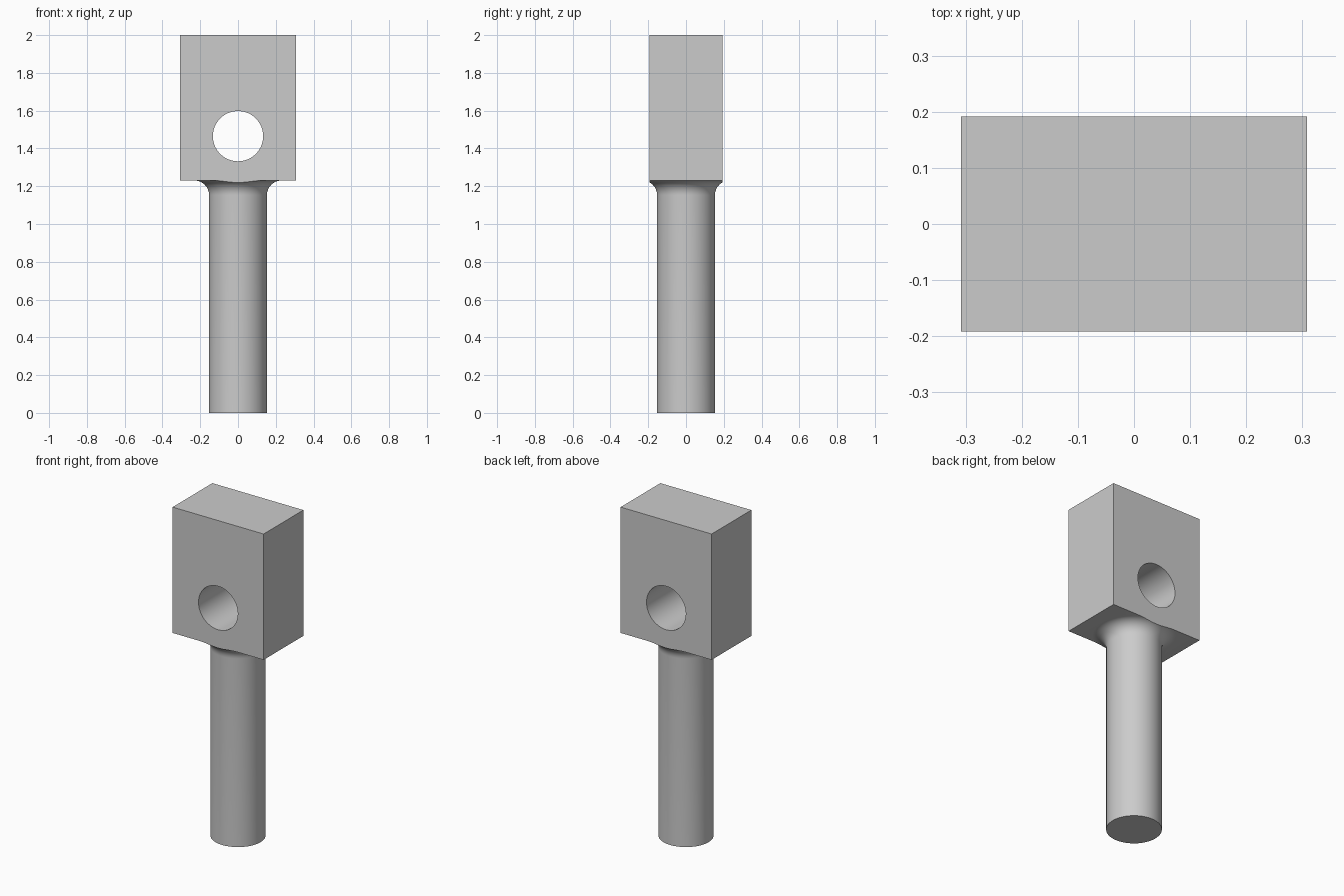
import bpy
import bmesh
import math

HALF_WIDTH, HALF_DEPTH = 0.308, 0.192
BLOCK_BOTTOM, TOP = 1.23, 2.0
SHAFT_R, FILLET_R = 0.153, 0.077
BORE_R, BORE_Z = 0.133, 1.465
SEGMENTS = 96

cube = bpy.data.objects.get("Cube")
if cube:
    bpy.data.objects.remove(cube, do_unlink=True)

steel = bpy.data.materials.new("light grey metal")
steel.use_nodes = True
grey = (0.6, 0.6, 0.6, 1)
steel.diffuse_color = grey
for node in steel.node_tree.nodes:
    if node.type == 'BSDF_PRINCIPLED':
        node.inputs["Base Color"].default_value = grey


def box(name, width, depth, z0, z1):
    bpy.ops.mesh.primitive_cube_add(size=1, location=(0, 0, (z0 + z1) / 2))
    obj = bpy.context.object
    obj.name = name
    obj.scale = (width, depth, z1 - z0)
    bpy.ops.object.transform_apply(location=True, rotation=False, scale=True)
    return obj


def lathe(name, profile):
    """Revolve (radius, height) points into a closed solid."""
    bm = bmesh.new()
    rings = []
    for r, z in profile:
        rings.append([bm.verts.new((r * math.cos(math.tau * i / SEGMENTS),
                                    r * math.sin(math.tau * i / SEGMENTS), z))
                      for i in range(SEGMENTS)])
    for low, high in zip(rings, rings[1:]):
        for i in range(SEGMENTS):
            j = (i + 1) % SEGMENTS
            bm.faces.new((low[i], low[j], high[j], high[i]))
    bm.faces.new(rings[0][::-1])
    bm.faces.new(rings[-1])
    mesh = bpy.data.meshes.new(name)
    bm.to_mesh(mesh)
    bm.free()
    obj = bpy.data.objects.new(name, mesh)
    bpy.context.collection.objects.link(obj)
    return obj


def combine(target, tool, operation):
    """Apply a boolean and remove the tool."""
    mod = target.modifiers.new(operation.title(), 'BOOLEAN')
    mod.operation, mod.solver, mod.object = operation, 'EXACT', tool
    bpy.ops.object.select_all(action='DESELECT')
    target.select_set(True)
    bpy.context.view_layer.objects.active = target
    bpy.ops.object.modifier_apply(modifier=mod.name)
    bpy.data.objects.remove(tool, do_unlink=True)


# Head block, left deep so it is trimmed flush together with the fillet
fitting = box("rod_end_fitting", 2 * HALF_WIDTH, 0.7, BLOCK_BOTTOM, TOP)

# Round shaft flaring through a concave fillet into the block
profile = [(SHAFT_R, 0)]
for step in range(13):
    a = math.radians(90) * step / 12
    profile.append((SHAFT_R + FILLET_R * (1 - math.cos(a)),
                    BLOCK_BOTTOM - FILLET_R * (1 - math.sin(a))))
profile.append((SHAFT_R + FILLET_R, BLOCK_BOTTOM + 0.05))
combine(fitting, lathe("shaft", profile), 'UNION')

# Trim front and back flat
combine(fitting, box("trim", 2, 2 * HALF_DEPTH, -1, 3), 'INTERSECT')

# Cross bore through the head
bpy.ops.mesh.primitive_cylinder_add(vertices=SEGMENTS, radius=BORE_R, depth=1,
                                    location=(0, 0, BORE_Z),
                                    rotation=(math.radians(90), 0, 0))
combine(fitting, bpy.context.object, 'DIFFERENCE')

# Finish
fitting.data.materials.clear()
fitting.data.materials.append(steel)
bpy.ops.object.shade_smooth_by_angle(angle=math.radians(30))
